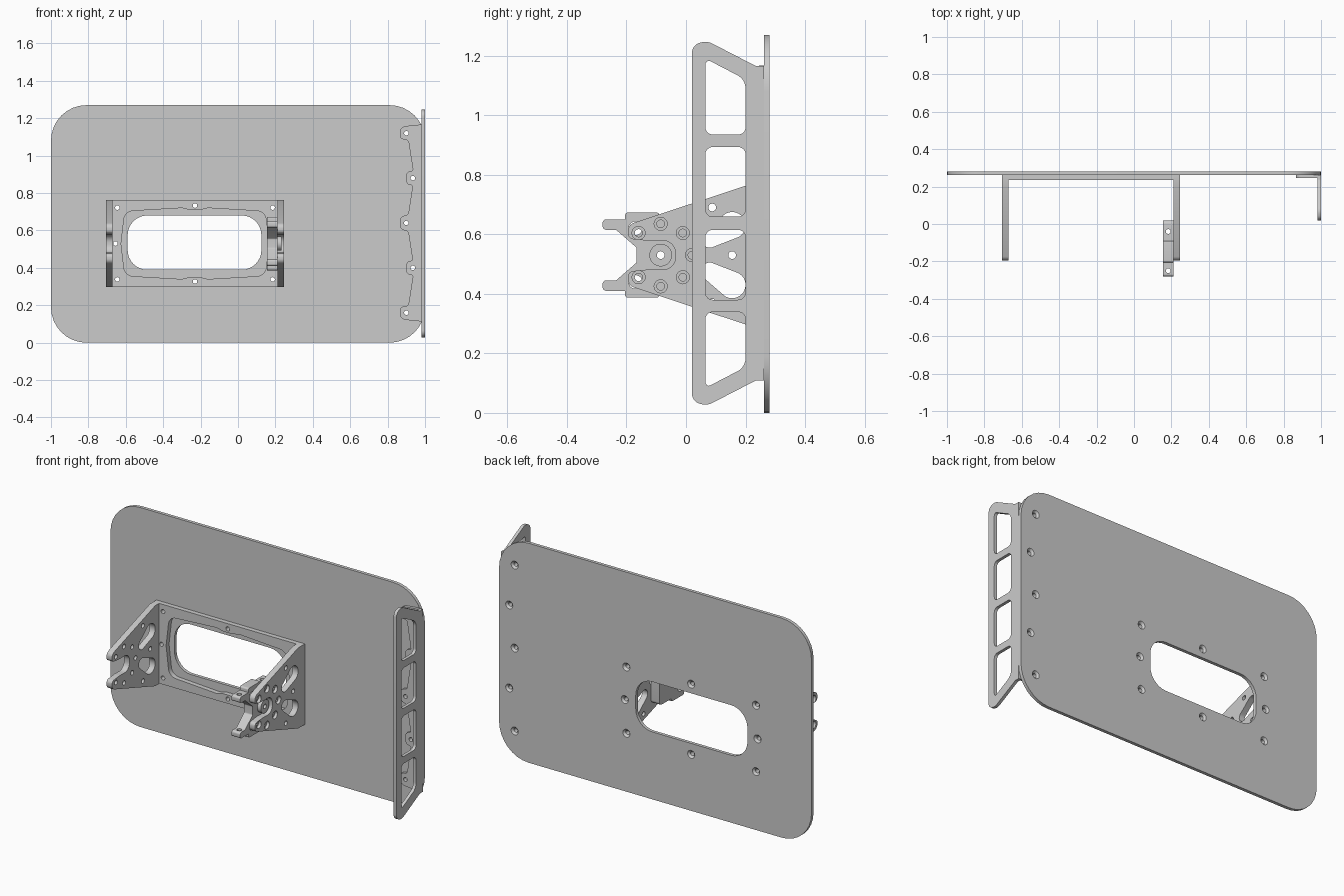
import bpy, bmesh, math
from mathutils import Vector, Matrix

if "Cube" in bpy.data.objects:
    bpy.data.objects.remove(bpy.data.objects["Cube"])

ZC = 0.53      # bracket centre height
XC = -0.23     # bracket centre x
# profile (u, v, depth) to world for parts facing y or x
FACE_Y = Matrix(((1, 0, 0, 0), (0, 0, 1, 0), (0, 1, 0, 0), (0, 0, 0, 1)))
FACE_X = Matrix(((0, 0, 1, 0), (1, 0, 0, 0), (0, 1, 0, 0), (0, 0, 0, 1)))


def rounded(pts, steps=8):
    """Polygon from (u, v[, radius]) corners with filleted corners."""
    out, n = [], len(pts)
    for i, q in enumerate(pts):
        p = Vector(q[:2])
        r = q[2] if len(q) > 2 else 0
        if not r:
            out.append(p)
            continue
        a, b = Vector(pts[i - 1][:2]) - p, Vector(pts[(i + 1) % n][:2]) - p
        half = a.angle(b) / 2
        d = min(r / math.tan(half), 0.49 * a.length, 0.49 * b.length)
        r = d * math.tan(half)
        a.normalize()
        b.normalize()
        c = p + (a + b).normalized() * (r / math.sin(half))
        s, e = p + a * d - c, p + b * d - c
        t0 = math.atan2(s.y, s.x)
        dt = (math.atan2(e.y, e.x) - t0 + math.pi) % (2 * math.pi) - math.pi
        for k in range(steps + 1):
            t = t0 + dt * k / steps
            out.append(c + r * Vector((math.cos(t), math.sin(t))))
    return out


def rect(u0, v0, u1, v1, r):
    return rounded([(u0, v0, r), (u1, v0, r), (u1, v1, r), (u0, v1, r)])


def circle(u, v, r, n=20):
    return [Vector((u + r * math.cos(2 * math.pi * k / n), v + r * math.sin(2 * math.pi * k / n)))
            for k in range(n)]


def mirrored(half, c):
    """Close a half profile by reflecting it about v = c."""
    return half + [(p[0], 2 * c - p[1], *p[2:]) for p in reversed(half)]


def finish(obj):
    for p in obj.data.polygons:
        p.use_smooth = True
    obj.data.set_sharp_from_angle(angle=math.radians(30))


def slab(name, loops, frame, w0, w1):
    """Extrude an outline with holes from depth w0 to w1."""
    cu = bpy.data.curves.new(name, 'CURVE')
    cu.dimensions, cu.fill_mode, cu.extrude = '2D', 'BOTH', (w1 - w0) / 2
    for loop in loops:
        sp = cu.splines.new('POLY')
        sp.points.add(len(loop) - 1)
        for pt, p in zip(sp.points, loop):
            pt.co = (p.x, p.y, 0, 1)
        sp.use_cyclic_u = True
    tmp = bpy.data.objects.new(name + "_profile", cu)
    bpy.context.collection.objects.link(tmp)
    dg = bpy.context.evaluated_depsgraph_get()
    me = bpy.data.meshes.new_from_object(tmp.evaluated_get(dg))
    bpy.data.objects.remove(tmp)
    bm = bmesh.new()
    bm.from_mesh(me)
    bmesh.ops.remove_doubles(bm, verts=bm.verts, dist=1e-5)
    bm.transform(frame @ Matrix.Translation((0, 0, (w0 + w1) / 2)))
    bmesh.ops.recalc_face_normals(bm, faces=bm.faces)
    bm.to_mesh(me)
    bm.free()
    me.name = name
    obj = bpy.data.objects.new(name, me)
    bpy.context.collection.objects.link(obj)
    finish(obj)
    return obj


def drill(obj, frame, spots, w0, w1, r0, r1):
    """Subtract cones running from (w0, r0) to (w1, r1) at each (u, v)."""
    bm = bmesh.new()
    for u, v in spots:
        bmesh.ops.create_cone(bm, cap_ends=True, segments=20, radius1=r0, radius2=r1, depth=w1 - w0,
                              matrix=frame @ Matrix.Translation((u, v, (w0 + w1) / 2)))
    bmesh.ops.recalc_face_normals(bm, faces=bm.faces)
    me = bpy.data.meshes.new("cutter")
    bm.to_mesh(me)
    bm.free()
    cutter = bpy.data.objects.new("cutter", me)
    cutter.hide_render = True
    bpy.context.collection.objects.link(cutter)
    mod = obj.modifiers.new("drill", 'BOOLEAN')
    mod.operation, mod.solver, mod.object = 'DIFFERENCE', 'EXACT', cutter
    dg = bpy.context.evaluated_depsgraph_get()
    new = bpy.data.meshes.new_from_object(obj.evaluated_get(dg))
    obj.modifiers.clear()
    obj.data = new
    bpy.data.objects.remove(cutter)
    finish(obj)


# Screw positions
bracket_screws = [(XC + s * dx, ZC + dz) for s in (-1, 1)
                  for dx, dz in ((0.415, 0.192), (0.425, 0), (0.415, -0.192))]
bracket_screws += [(XC, ZC + 0.203), (XC, ZC - 0.203)]
handle_screws = [(0.90 if k % 2 == 0 else 0.935, 0.16 + 0.24 * k) for k in range(5)]

# Main panel with window and countersunk screw holes
panel = slab("panel", [rect(-1, 0, 1, 1.27, 0.19), rect(-0.59, 0.39, 0.125, 0.68, 0.105)]
             + [circle(u, v, 0.012) for u, v in bracket_screws + handle_screws],
             FACE_Y, 0.262, 0.281)
drill(panel, FACE_Y, bracket_screws + handle_screws, 0.268, 0.283, 0.010, 0.025)

# Bracket base frame, opening slightly pinched at the screws
quarter = [(0.395, 0), (0.375, 0.172, 0.05), (0.07, 0.19, 0.02), (0.03, 0.18, 0.02)]
opening = [(XC + u, ZC + v, *r) for u, v, *r in quarter]
opening += [(XC - u, ZC + v, *r) for u, v, *r in reversed(quarter)]
opening += [(XC - u, ZC - v, *r) for u, v, *r in quarter[1:]]
opening += [(XC + u, ZC - v, *r) for u, v, *r in reversed(quarter[1:])]
slab("bracket_base", [rect(XC - 0.44, 0.30, XC + 0.44, 0.763, 0), rounded(opening)]
     + [circle(u, v, 0.012) for u, v in bracket_screws], FACE_Y, 0.235, 0.262)

# Bracket side cheeks: forked front, bolt circle, two kidney cutouts
cheek = mirrored([(0.262, 0.763), (0.20, 0.763), (-0.195, 0.632, 0.03), (-0.195, 0.585, 0.02),
                  (-0.125, 0.578, 0.02), (-0.035, 0.58, 0.05)], ZC)


def kidney(s):
    a, b, ra, rb = Vector((0.08, ZC + s * 0.055)), Vector((0.155, ZC + s * 0.1)), 0.03, 0.045
    d = (b - a).normalized()
    n = Vector((-d.y, d.x))
    arc = [math.pi * k / 12 for k in range(13)]
    return ([b + rb * (math.sin(t) * d - math.cos(t) * n) for t in arc]
            + [a + ra * (math.cos(t) * n - math.sin(t) * d) for t in arc])


bolts = [(-0.085 + 0.105 * math.cos(math.radians(a)), ZC + 0.105 * math.sin(math.radians(a)))
         for a in range(-135, 136, 45)]
small = [(0.155, ZC), (0.088, ZC + 0.16), (0.088, ZC - 0.16)]
loops = [rounded(cheek), kidney(1), kidney(-1)] + [circle(u, v, 0.013) for u, v in bolts + small]
for name, x0, w0, w1 in (("right_cheek", 0.21, 0.228, 0.25), ("left_cheek", -0.705, -0.71, -0.688)):
    part = slab(name, loops, FACE_X, x0, x0 + 0.035)
    drill(part, FACE_X, bolts, w0, w1, 0.022, 0.022)

# Forked latch inside the right cheek, with pivot boss
latch = mirrored([(0.02, ZC + 0.125, 0.02), (-0.09, ZC + 0.125), (-0.09, ZC + 0.143, 0.01),
                  (-0.205, ZC + 0.143, 0.01), (-0.205, ZC + 0.12), (-0.28, ZC + 0.12, 0.012),
                  (-0.28, ZC + 0.085, 0.012), (-0.235, ZC + 0.085, 0.01), (-0.166, ZC + 0.025, 0.01)], ZC)
fork = slab("latch", [rounded(latch), circle(-0.085, ZC, 0.013), circle(-0.17, ZC + 0.09, 0.023),
                      circle(-0.17, ZC - 0.09, 0.023)], FACE_X, 0.155, 0.21)
drill(fork, Matrix(), [(0.183, -0.25), (0.183, -0.04)], 0.3, 0.8, 0.013, 0.013)
slab("latch_pivot", [circle(-0.085, ZC, 0.038, 32), circle(-0.085, ZC, 0.013)], FACE_X, 0.21, 0.232)

# Handle grip plate with four windows
grip = mirrored([(0.262, 1.165), (0.235, 1.165, 0.02), (0.07, 1.25, 0.05), (0.02, 1.235, 0.05)], 0.637)
end = [(0.065, 0.935, 0.025), (0.20, 0.935, 0.025), (0.20, 1.12, 0.05), (0.075, 1.185, 0.02),
       (0.065, 1.175, 0.02)]
windows = [rounded(end), rounded([(u, 1.274 - v, r) for u, v, r in end]),
           rect(0.065, 0.38, 0.20, 0.615, 0.025), rect(0.065, 0.659, 0.20, 0.893, 0.025)]
slab("handle_grip", [rounded(grip)] + windows, FACE_X, 0.982, 1.0)

# Handle mounting flange with a tab at each screw
flange = mirrored([(0.982, 1.167), (0.865, 1.155, 0.035), (0.865, 1.088, 0.035), (0.91, 1.085, 0.02),
                   (0.936, 0.92, 0.01), (0.90, 0.912, 0.03), (0.90, 0.848, 0.03), (0.934, 0.84, 0.01),
                   (0.91, 0.685, 0.02), (0.865, 0.673, 0.033)], 0.64)
slab("handle_flange", [rounded(flange)] + [circle(u, v, 0.012) for u, v in handle_screws],
     FACE_Y, 0.245, 0.262)
